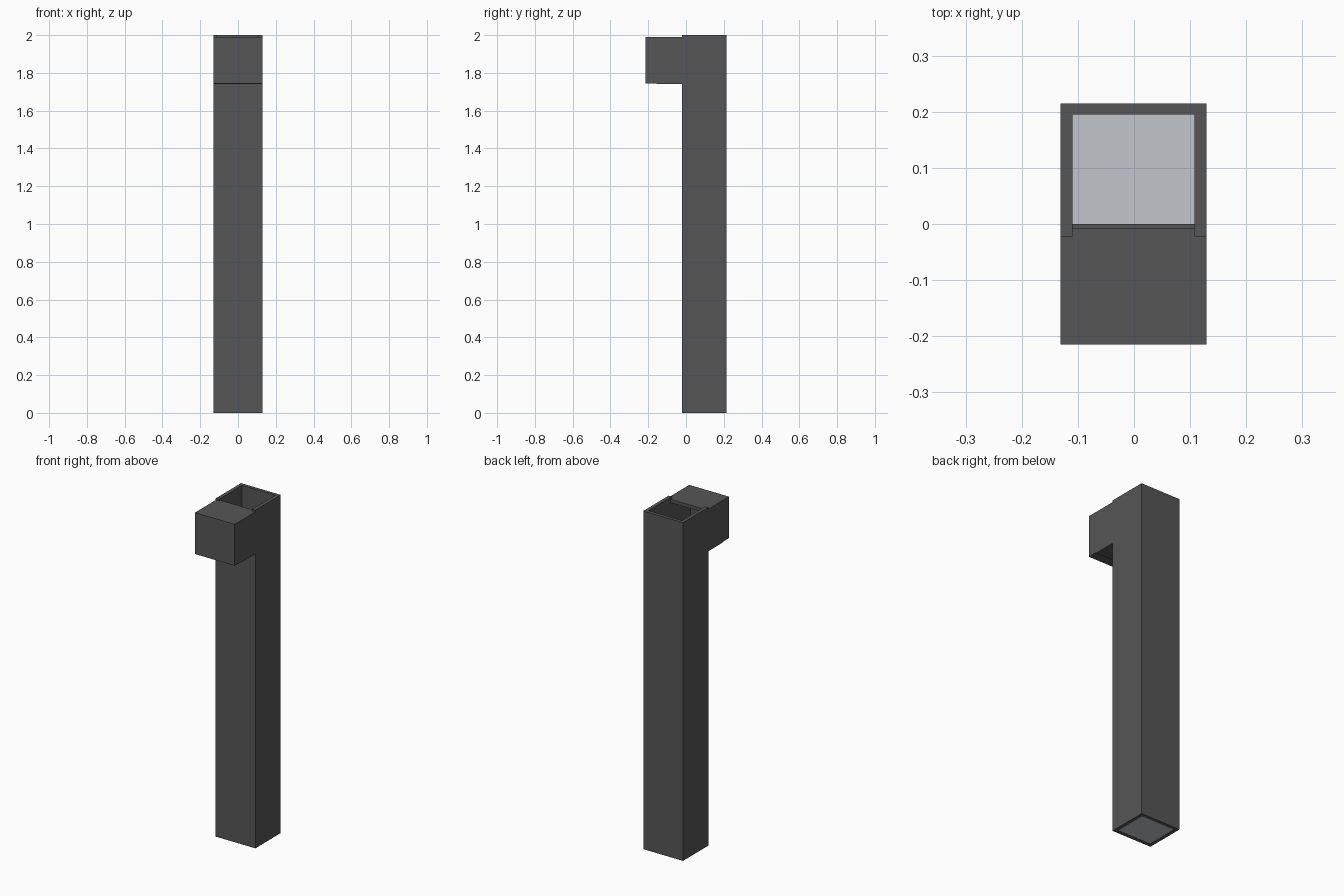
import bpy
from mathutils import Vector

cube = bpy.data.objects.get("Cube")
if cube:
    bpy.data.objects.remove(cube, do_unlink=True)


def material(name, color):
    m = bpy.data.materials.new(name)
    m.use_nodes = True
    m.diffuse_color = color
    m.node_tree.nodes["Principled BSDF"].inputs["Base Color"].default_value = color
    return m


dark = material("dark_grey", (0.093, 0.093, 0.093, 1))
pale = material("pale_grey", (0.54, 0.565, 0.6, 1))


def block(name, x, y, z, mat=dark):
    """Box spanning the given (low, high) ranges."""
    low, high = Vector((x[0], y[0], z[0])), Vector((x[1], y[1], z[1]))
    bpy.ops.mesh.primitive_cube_add(size=1, location=(low + high) / 2)
    ob = bpy.context.object
    ob.name = name
    ob.scale = high - low
    bpy.ops.object.transform_apply(location=False, rotation=False, scale=True)
    ob.data.materials.append(mat)
    return ob


# Main dimensions
LEFT, RIGHT = -0.131, 0.129
FRONT, BACK = -0.022, 0.215
WALL = 0.021
IN_X = (LEFT + WALL, RIGHT - WALL)
IN_Y = (0.0, BACK - 0.02)
BOX_FRONT, BOX_LOW, BOX_TOP = -0.215, 1.745, 1.99
SILL = BOX_LOW + 0.02

# Upright hollow shaft, its front wall stopping at the opening into the head
block("shaft_side_right", (LEFT, IN_X[0]), (FRONT, BACK), (0, 2))
block("shaft_side_left", (IN_X[1], RIGHT), (FRONT, BACK), (0, 2))
block("shaft_back", IN_X, (IN_Y[1], BACK), (0, 2))
block("shaft_front", IN_X, (FRONT, IN_Y[0]), (0, SILL))

# Pale plate closing the foot of the shaft
block("foot_plate", IN_X, IN_Y, (0.001, 0.015), pale)

# Hollow head reaching forward from the top
block("head_top", IN_X, (BOX_FRONT, -0.008), (BOX_TOP - 0.02, BOX_TOP))
block("head_floor", IN_X, (BOX_FRONT, FRONT), (BOX_LOW, SILL))
block("head_front", IN_X, (BOX_FRONT, BOX_FRONT + 0.02), (SILL, BOX_TOP - 0.02))
block("head_side_right", (LEFT, IN_X[0]), (BOX_FRONT, FRONT), (BOX_LOW, BOX_TOP))
block("head_side_left", (IN_X[1], RIGHT), (BOX_FRONT, FRONT), (BOX_LOW, BOX_TOP))

# Thin lip under the rear of the head
block("head_lip", (LEFT, RIGHT), (-0.155, FRONT), (BOX_LOW - 0.004, BOX_LOW))
